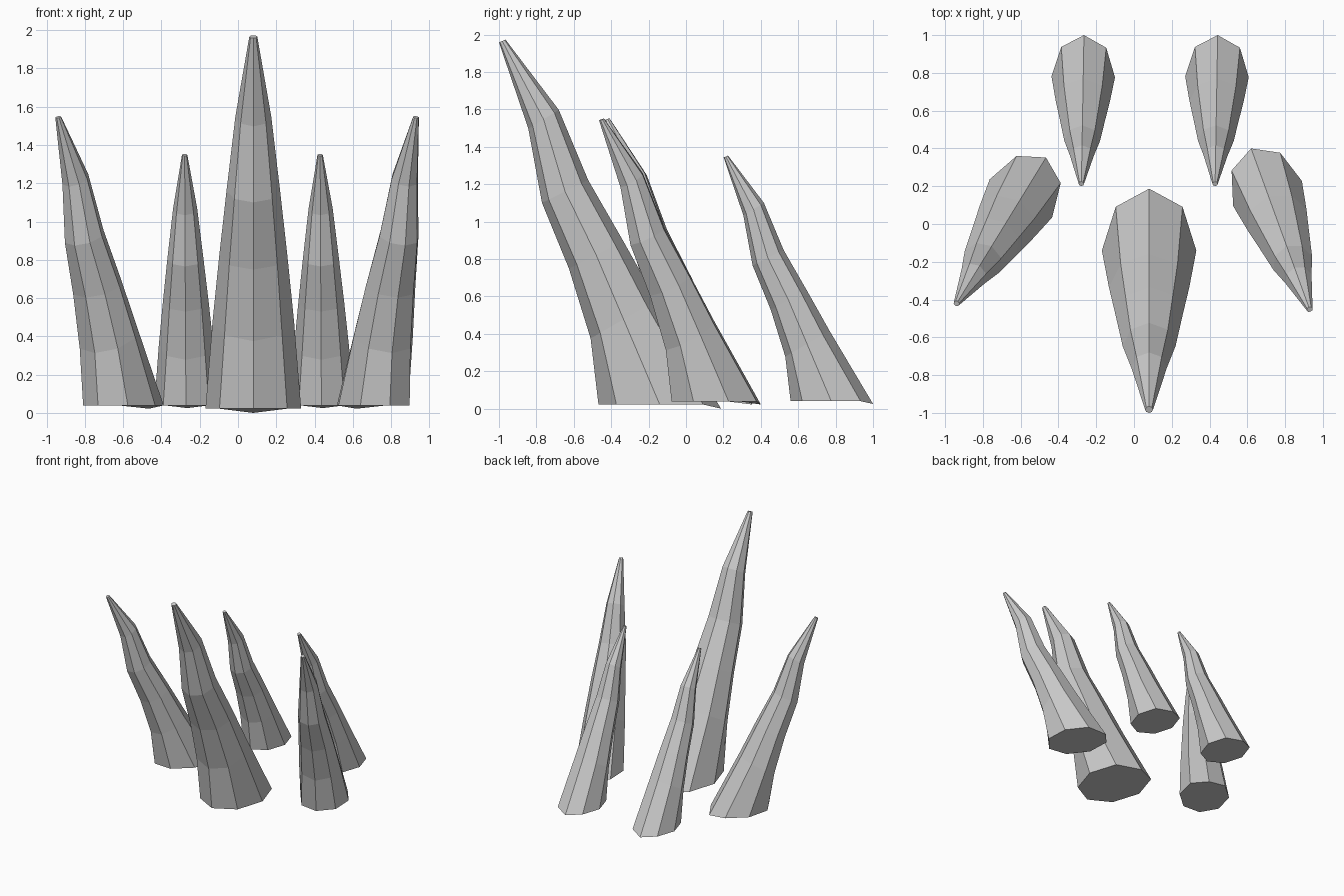
import bpy, bmesh, math
from mathutils import Matrix, Vector

if "Cube" in bpy.data.objects:
    bpy.data.objects.remove(bpy.data.objects["Cube"])

# Spike rings: front (y, z), back (y, z), half width; origin at the back of the base
RINGS = [
    ((-0.655, 0.022), (0.0, 0.022), 0.25),
    ((-0.697, 0.375), (-0.345, 0.58), 0.213),
    ((-0.813, 0.749), (-0.522, 0.895), 0.178),
    ((-0.957, 1.10), (-0.71, 1.222), 0.14),
    ((-1.03, 1.497), (-0.867, 1.597), 0.094),
    ((-1.187, 1.958), (-1.152, 1.973), 0.021),
]
SIDES = 8


def spike(name, x, y, z, scale, turn):
    bm = bmesh.new()
    loops = []
    for front, back, w in RINGS:
        f, b = Vector((0, *front)), Vector((0, *back))
        mid, half = (f + b) / 2, (b - f) / 2
        loops.append([bm.verts.new(mid + half * math.cos(a) + Vector((w * math.sin(a), 0, 0)))
                      for a in (2 * math.pi * i / SIDES for i in range(SIDES))])
    # slightly sagging back corner of the base
    loops[0][0].co.z = 0.0
    for lo, hi in zip(loops, loops[1:]):
        for i in range(SIDES):
            j = (i + 1) % SIDES
            bm.faces.new((lo[i], lo[j], hi[j], hi[i]))
    bm.faces.new(loops[0])
    bm.faces.new(loops[-1])
    bmesh.ops.recalc_face_normals(bm, faces=bm.faces)
    bm.transform(Matrix.Translation((x, y, z))
                 @ Matrix.Rotation(math.radians(turn), 4, 'Z')
                 @ Matrix.Scale(scale, 4))
    mesh = bpy.data.meshes.new(name)
    bm.to_mesh(mesh)
    bm.free()
    bpy.context.collection.objects.link(bpy.data.objects.new(name, mesh))


# One tall spike in front, two leaning outward, two small ones behind
spike("center_spike", 0.08, 0.187, 0.0, 1.0, 0)
spike("left_spike", -0.466, 0.352, 0.022, 0.775, -31.5)
spike("right_spike", 0.62, 0.40, 0.022, 0.775, 20)
spike("back_left_spike", -0.265, 1.0, 0.025, 0.673, -1)
spike("back_right_spike", 0.443, 1.0, 0.025, 0.673, -1)
